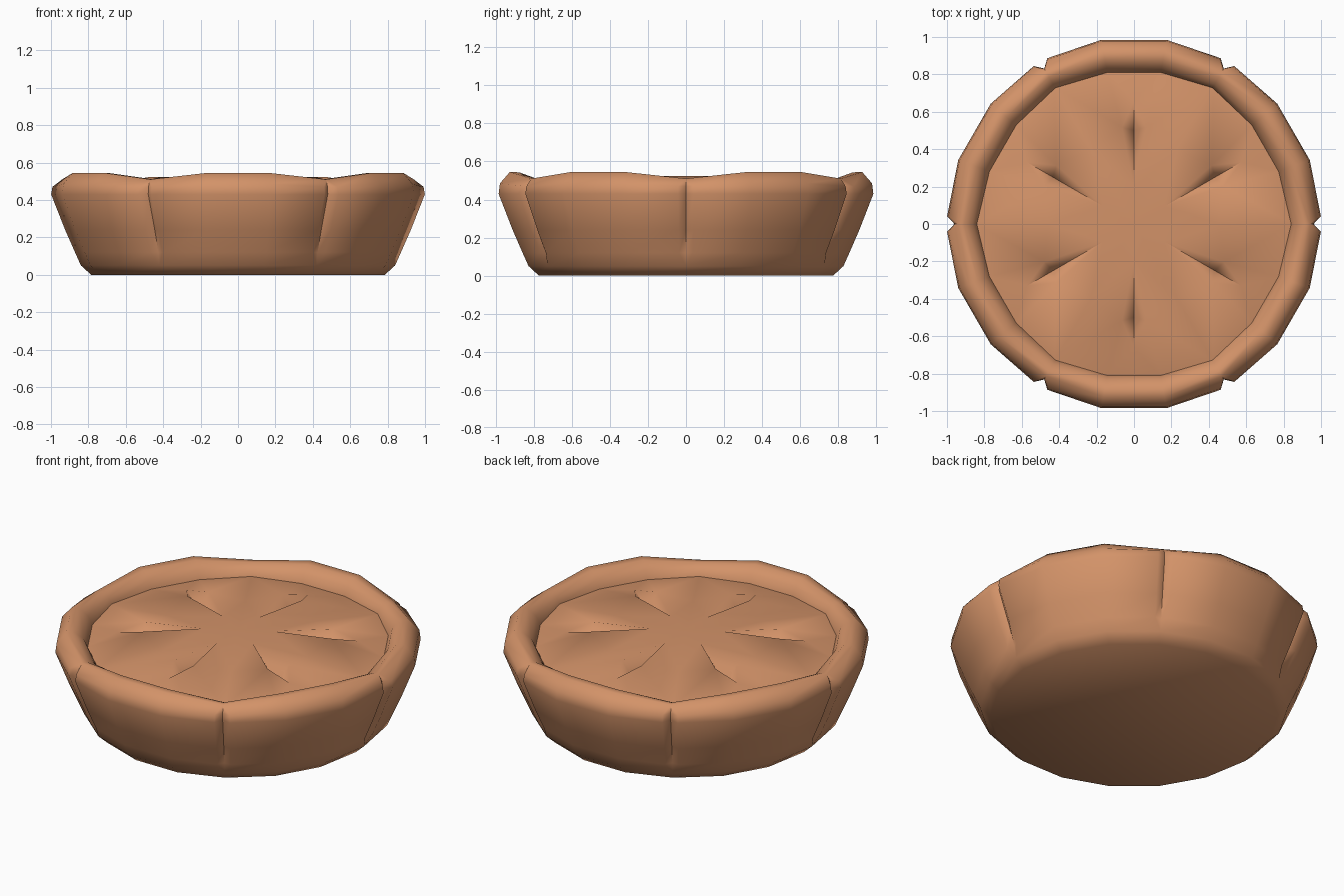
import bpy, bmesh, math

if "Cube" in bpy.data.objects:
    bpy.data.objects.remove(bpy.data.objects["Cube"])

crust_mat = bpy.data.materials.new("baked_crust_brown")
crust_mat.diffuse_color = (0.65, 0.29, 0.14, 1)
crust_mat.use_nodes = True
crust_mat.node_tree.nodes["Principled BSDF"].inputs["Base Color"].default_value = crust_mat.diffuse_color


def polar(r, deg, z):
    a = math.radians(deg)
    return (r * math.cos(a), r * math.sin(a), z)


def finish(bm, name, angle):
    mesh = bpy.data.meshes.new(name)
    bm.to_mesh(mesh)
    bm.free()
    obj = bpy.data.objects.new(name, mesh)
    bpy.context.collection.objects.link(obj)
    mesh.materials.append(crust_mat)
    bpy.ops.object.select_all(action='DESELECT')
    obj.select_set(True)
    bpy.context.view_layer.objects.active = obj
    bpy.ops.object.shade_smooth_by_angle(angle=math.radians(angle))
    return obj


# Crust shell: 18-sided profile, every third column pinched into a notch.
# Each level: radius, height, height at notch, notch depth, inside radius bonus
levels = [
    (0.785, 0.00, 0.00, 0.00),
    (0.840, 0.05, 0.05, 0.00),
    (0.872, 0.12, 0.12, 0.02),
    (0.925, 0.24, 0.24, 0.035),
    (1.000, 0.43, 0.43, 0.04),
    (0.993, 0.485, 0.47, 0.035),
    (0.940, 0.545, 0.51, 0.00),
    (0.890, 0.543, 0.51, 0.00),
    (0.845, 0.505, 0.49, 0.00),
    (0.822, 0.455, 0.455, 0.00),
    (0.810, 0.400, 0.400, 0.00),
]
columns = []  # (angle, is on notch, is notch bottom)
for i in range(18):
    a = 20 * i
    if i % 3 == 0:
        columns += [(a - 2.4, True, False), (a, True, True), (a + 2.4, True, False)]
    else:
        columns.append((a, False, False))

bm = bmesh.new()
rings = []
for k, (r, z, zn, depth) in enumerate(levels):
    ring = []
    for a, notched, bottom in columns:
        rr = r - depth if bottom else r
        if notched and depth == 0:
            a = round(a / 60) * 60          # notch closes to one point
            if k >= 7:
                rr += 0.018                 # inner rim corner
        ring.append(bm.verts.new(polar(rr, a, zn if notched else z)))
    rings.append(ring)
n = len(columns)
for lo, hi in zip(rings, rings[1:]):
    for j in range(n):
        m = (j + 1) % n
        bm.faces.new((lo[j], lo[m], hi[m], hi[j]))
bm.faces.new(list(reversed(rings[0])))
bmesh.ops.remove_doubles(bm, verts=bm.verts[:], dist=0.0005)
finish(bm, "pie_crust", 62)

# Domed lid with six leaf-shaped slits, one per 60 degree sector
bm = bmesh.new()


def tri(*pts):
    f = bm.faces.new([bm.verts.new(p) for p in pts])
    f.normal_update()
    if f.normal.z < 0:
        f.normal_flip()


for s in range(6):
    a = 30 + 60 * s
    centre = (0, 0, 0.525)
    tip_in = polar(0.19, a, 0.525)
    tip_out = polar(0.66, a, 0.485)
    floor = polar(0.50, a, 0.41)
    for side in (-1, 1):
        lip = polar(0.52, a + side * 7, 0.522)
        mid = polar(0.46, a + side * 30, 0.485)
        corner = polar(0.845, a + side * 30, 0.455)
        edge = polar(0.828, a + side * 10, 0.455)
        edge_mid = polar(0.83, a, 0.455)
        edge_mid = tuple((p + q) / 2 for p, q in zip(edge, polar(0.828, a - side * 10, 0.455)))
        tri(tip_in, floor, lip)
        tri(floor, tip_out, lip)
        tri(centre, mid, tip_in)
        tri(tip_in, mid, lip)
        tri(mid, corner, lip)
        tri(corner, edge, lip)
        tri(edge, tip_out, lip)
        tri(edge, edge_mid, tip_out)
bmesh.ops.remove_doubles(bm, verts=bm.verts[:], dist=0.0005)
finish(bm, "pie_lid", 75)
